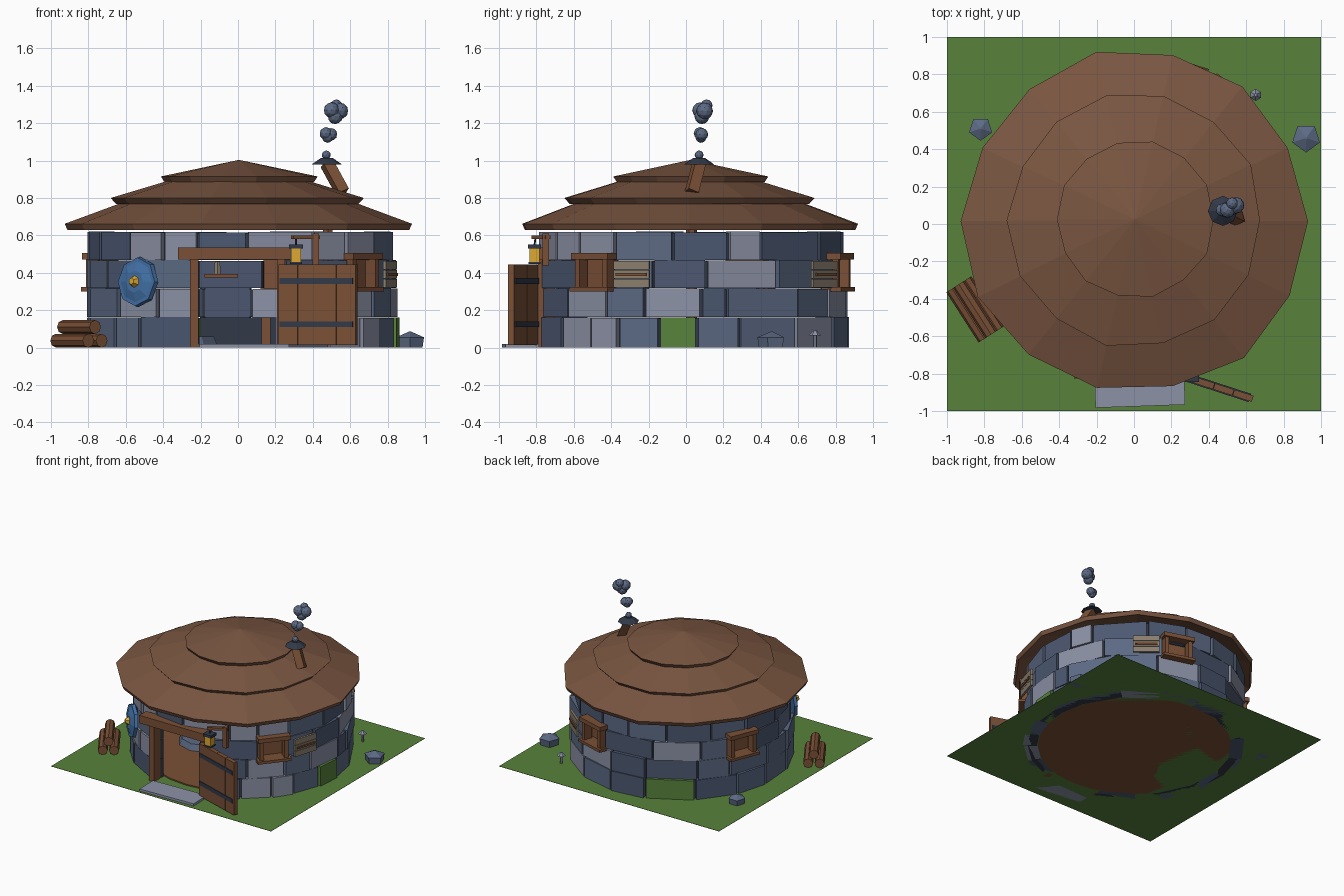
import bpy, bmesh, math, random
from math import radians, cos, sin, pi
from mathutils import Matrix, Vector

if "Cube" in bpy.data.objects:
    bpy.data.objects.remove(bpy.data.objects["Cube"])

random.seed(4)
CX, CY = 0.02, 0.03  # centre of the round wall


def material(name, r, g, b):
    lin = [(c / 255 / 12.92) if c < 11 else ((c / 255 + 0.055) / 1.055) ** 2.4 for c in (r, g, b)]
    m = bpy.data.materials.new(name)
    m.diffuse_color = (*lin, 1)
    m.use_nodes = True
    m.node_tree.nodes["Principled BSDF"].inputs["Base Color"].default_value = m.diffuse_color
    return m


GRASS = material("grass", 88, 130, 60)
ROOF = material("roof_brown", 122, 86, 65)
WOOD = material("wood", 122, 80, 54)
MID = material("stone_mid", 92, 106, 132)
DARK = material("stone_dark", 76, 88, 113)
LIGHT = material("stone_light", 140, 146, 166)
IRON = material("iron", 50, 57, 72)
BLUE = material("painted_blue", 66, 112, 165)
GOLD = material("gold", 222, 170, 50)
BOARD = material("weathered_board", 138, 126, 110)


def finish(bm, name, mats):
    bmesh.ops.recalc_face_normals(bm, faces=bm.faces)
    me = bpy.data.meshes.new(name)
    bm.to_mesh(me)
    bm.free()
    for m in mats:
        me.materials.append(m)
    ob = bpy.data.objects.new(name, me)
    bpy.context.collection.objects.link(ob)
    return ob


def box(name, c, s, mat, M=Matrix()):
    bm = bmesh.new()
    bmesh.ops.create_cube(bm, size=1, matrix=M @ Matrix.Translation(c) @ Matrix.Diagonal((*s, 1)))
    return finish(bm, name, [mat])


def rod(name, p, q, r1, r2, n, mat):
    p, q = Vector(p), Vector(q)
    bm = bmesh.new()
    rot = (q - p).to_track_quat('Z', 'Y').to_matrix().to_4x4()
    bmesh.ops.create_cone(bm, cap_ends=True, segments=n, radius1=r1, radius2=r2,
                          depth=(q - p).length, matrix=Matrix.Translation((p + q) / 2) @ rot)
    return finish(bm, name, [mat])


def frame_at(angle, r):
    """Local -y looks outward from the wall, local x runs along it."""
    a = radians(angle)
    return Matrix.Translation((CX + r * cos(a), CY + r * sin(a), 0)) @ Matrix.Rotation(a + pi / 2, 4, 'Z')


# Ground
box("ground", (0, 0, 0.001), (2, 2, 0.002), GRASS)

# Round wall: rows of wedge blocks, with gaps for the door and windows
WINDOWS = (-39, 73, 158)
DOOR = (-108, -74)


def wedge(bm, a0, a1, r0, r1, z0, z1, mi):
    v = [bm.verts.new((CX + r * cos(radians(a)), CY + r * sin(radians(a)), z))
         for z in (z0, z1) for a, r in ((a0, r0), (a1, r0), (a1, r1), (a0, r1))]
    for f in ((0, 1, 2, 3), (4, 5, 6, 7), (0, 1, 5, 4), (1, 2, 6, 5), (2, 3, 7, 6), (3, 0, 4, 7)):
        bm.faces.new([v[i] for i in f]).material_index = mi


def wall_row(i, joints, gaps, light, green):
    z0, z1 = ((0, .163), (.163, .318), (.318, .468), (.468, .62))[i]
    bm = bmesh.new()
    edges = sorted(joints + [a for g in gaps for a in g])
    edges.append(edges[0] + 360)
    inside = lambda a, spans: any(s <= (a + d) <= e for s, e in spans for d in (-360, 0))
    for s, e in zip(edges, edges[1:]):
        if inside((s + e) / 2, gaps):
            continue
        n = max(1, round((e - s) / 21))
        cuts = [s + (e - s) * k / n + (random.uniform(-3, 3) if 0 < k < n else 0) for k in range(n + 1)]
        for a0, a1 in zip(cuts, cuts[1:]):
            mid = (a0 + a1) / 2
            mi = random.choice((0, 0, 0, 1, 1, 2))
            if inside(mid, light):
                mi = 2
            if inside(mid, green):
                mi = 3
            wedge(bm, a0 + .6, a1 - .6, .73, .835 - .006 * i + random.uniform(-.008, .012),
                  z0, z1 - random.uniform(0, .004), mi)
            wedge(bm, a0, a1, .735, .805 - .006 * i, z0, z1 - .008, 4)
    finish(bm, "wall_row_%d" % (i + 1), [MID, DARK, LIGHT, GRASS, IRON])


wgaps = [(a - 8, a + 8) for a in WINDOWS]
wall_row(0, [-144, -131, -56, -40, -28, -12, 2, 18, 106, 132], [DOOR], [(-56, -28)], [(-12, 2), (106, 132)])
wall_row(1, [-142, -123, -33, -17.5, 3.5, 13, 43], [DOOR], [(-123, -108), (-17.5, 3.5)], [])
wall_row(2, [5.5, 33.6, 110, 135], [DOOR] + wgaps, [(5.5, 33.6), (110, 135)], [])
wall_row(3, [-158, -121, -107, -88, -62, -47, -30, -7, 14, 27, 57], [], [(-88, -62), (-47, -30)], [])


# Tiered roof: fourteen-sided shells with an inward rim
def tier(name, cy, profile):
    bm = bmesh.new()
    wob = [random.uniform(.975, 1.012) for _ in range(14)]
    rings = [[bm.verts.new((.005 + r * w * cos(2 * pi * k / 14), cy + r * w * sin(2 * pi * k / 14), z))
              for k, w in enumerate(wob)] for r, z in profile]
    for a, b in zip(rings, rings[1:]):
        for k in range(14):
            j = (k + 1) % 14
            bm.faces.new((a[k], a[j], b[j], b[k]))
    bm.faces.new(rings[0])
    bm.faces.new(rings[-1])
    finish(bm, name, [ROOF])


tier("roof_lower", .015, [(.5, .82), (.925, .662), (.91, .63), (.5, .785)])
tier("roof_middle", .02, [(.3, .915), (.68, .80), (.65, .768), (.3, .87)])
tier("roof_top", .025, [(.004, 1.003), (.422, .915), (.402, .885), (.004, .96)])

# Chimney, cap and smoke
rod("chimney", (.56, .03, .83), (.475, .07, .985), .042, .042, 4, WOOD)
rod("chimney_cap", (.475, .07, .98), (.475, .07, 1.015), .08, .03, 8, IRON)
rod("stove_pipe", (.48, .03, 0), (.48, .03, .76), .03, .03, 6, WOOD)
puffs = [(.472, .07, 1.03, .024), (.47, .075, 1.145, .034), (.497, .085, 1.14, .034), (.48, .08, 1.125, .03),
         (.5, .075, 1.27, .042), (.545, .1, 1.265, .045), (.52, .085, 1.235, .04), (.525, .11, 1.295, .032)]
bm = bmesh.new()
for x, y, z, r in puffs:
    bmesh.ops.create_icosphere(bm, subdivisions=2, radius=r, matrix=Matrix.Translation((x, y, z)))
finish(bm, "smoke", [MID])

# Door frame, open door and step
for x in (-.235, .23):
    box("door_post", (x, -.745, .235), (.045, .09, .47), WOOD)
box("door_lintel", (-.02, -.78, .503), (.6, .09, .065), WOOD)
box("door_step", (0, -.885, .01), (.48, .18, .02), LIGHT, Matrix.Rotation(radians(2), 4, 'Z'))
D = Matrix.Translation((.22, -.80, 0)) @ Matrix.Rotation(math.atan2(-.135, .415), 4, 'Z')
for k in range(4):
    box("door_plank", (.055 + .109 * k, 0, .23), (.107, .034, .43), WOOD, D)
for z in (.125, .355):
    box("door_band", (.215, 0, z), (.41, .046, .032), IRON, D)

# Lantern on its bracket
box("bracket_post", (.415, -.75, .525), (.035, .035, .17), WOOD)
L = Matrix.Translation((.36, -.775, .59)) @ Matrix.Rotation(radians(28), 4, 'Z')
box("bracket_arm", (0, 0, 0), (.16, .03, .02), WOOD, L)
box("lantern_glass", (.31, -.81, .495), (.055, .055, .08), GOLD)
box("lantern_lid", (.31, -.81, .54), (.075, .07, .022), IRON)
box("lantern_base", (.31, -.81, .453), (.065, .065, .01), IRON)
rod("lantern_hook", (.31, -.81, .55), (.31, -.805, .585), .005, .005, 4, IRON)

# Windows with frames, back boards and open shutters
for ang, side in zip(WINDOWS, (1, -1, 0)):
    M = frame_at(ang, .82)
    box("window_sill", (0, 0, .312), (.26, .11, .022), WOOD, M)
    box("window_head", (0, 0, .488), (.25, .10, .034), WOOD, M)
    for s in (-1, 1):
        box("window_post", (s * .095, 0, .395), (.03, .07, .155), WOOD, M)
    box("window_back", (0, .06, .395), (.22, .01, .16), WOOD, M)
    if side:
        S = frame_at(ang + side * 17, .855) @ Matrix.Rotation(radians(5 * side), 4, 'Z')
        for k in range(3):
            box("shutter_board", (0, 0, .344 + .048 * k), (.2, .018, .045), BOARD, S)
        box("shutter_batten", (0, -.012, .392), (.17, .012, .016), WOOD, S)

# Round shield hung on the wall
a = radians(-131)
out = Vector((cos(a), sin(a), .08))
base = Vector((CX + .835 * cos(a), CY + .835 * sin(a), .35))
rod("shield_rim", base, base + out * .025, .135, .13, 8, BLUE)
rod("shield_face", base + out * .025, base + out * .04, .11, .06, 8, BLUE)
rod("shield_boss", base + out * .035, base + out * .065, .036, .018, 6, GOLD)

# Log pile
axis = Vector((.54, -.84, 0))
perp = Vector((.84, .54, 0))
for off, z in ((-.055, .037), (.03, .037), (-.012, .11)):
    c = Vector((-.84, -.45, z)) + perp * off
    rod("log", c - axis * .16, c + axis * .16, .037, .037, 8, WOOD)

# Rocks and small mushroom
for x, y, r, h in ((-.82, .51, .065, .07), (.92, .46, .078, .085)):
    rod("rock_body", (x, y, 0), (x, y, h * .65), r * .9, r, 5, MID)
    rod("rock_top", (x, y, h * .65), (x, y, h), r, r * .1, 5, MID)
rod("mushroom_stem", (.65, .69, 0), (.65, .69, .07), .01, .01, 6, LIGHT)
rod("mushroom_cap", (.65, .69, .065), (.65, .69, .092), .032, .008, 6, LIGHT)

# Interior: floor, hearth, shelf with jug, stool
rod("floor", (CX, CY, 0), (CX, CY, .012), .73, .73, 28, WOOD)
rod("hearth", (-.3, .0, .01), (-.3, .0, .06), .2, .18, 10, MID)
box("bed", (0, .5, .085), (.4, .3, .15), IRON)
box("shelf", (-.09, .68, .385), (.18, .12, .018), WOOD)
rod("jug", (-.11, .68, .394), (-.11, .68, .46), .02, .016, 6, BOARD)
box("stool", (.15, .0, .085), (.05, .12, .15), WOOD)
